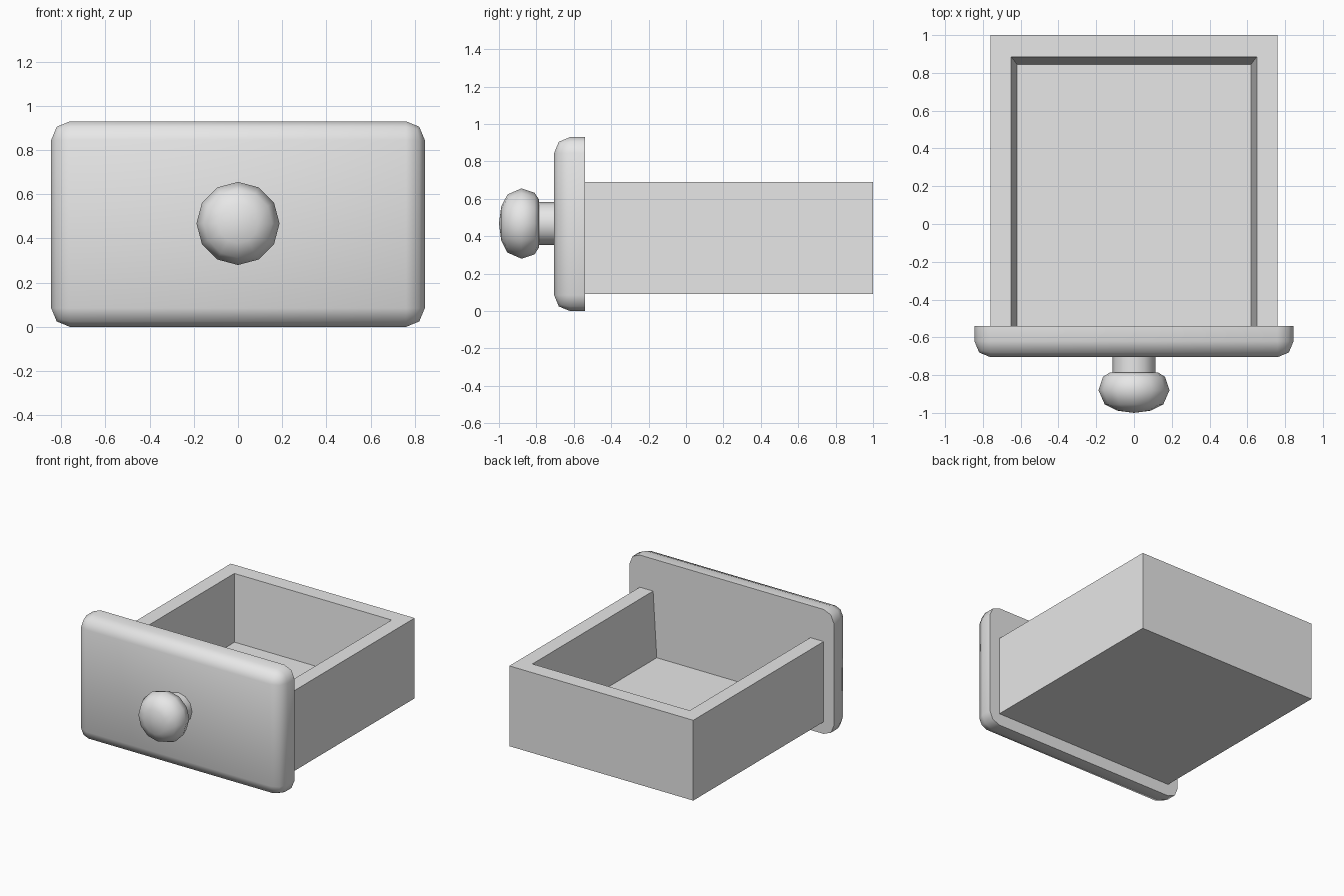
import bpy, bmesh
from math import radians
from mathutils import Matrix

cube = bpy.data.objects.get("Cube")
if cube:
    bpy.data.objects.remove(cube, do_unlink=True)

grey = bpy.data.materials.new("plain_grey")
grey.use_nodes = True
colour = (0.8, 0.8, 0.8, 1)
grey.diffuse_color = colour
grey.node_tree.nodes["Principled BSDF"].inputs["Base Color"].default_value = colour


def finish(name, bm, smooth_angle=None):
    bmesh.ops.recalc_face_normals(bm, faces=bm.faces[:])
    mesh = bpy.data.meshes.new(name)
    bm.to_mesh(mesh)
    bm.free()
    mesh.materials.append(grey)
    obj = bpy.data.objects.new(name, mesh)
    bpy.context.collection.objects.link(obj)
    if smooth_angle:
        bpy.ops.object.select_all(action='DESELECT')
        obj.select_set(True)
        bpy.context.view_layer.objects.active = obj
        bpy.ops.object.shade_smooth_by_angle(angle=radians(smooth_angle))
    return obj


PANEL_BACK, PANEL_FRONT = -0.54, -0.705

# Front panel: slab with every edge rounded except those around its back
bm = bmesh.new()
depth = PANEL_BACK - PANEL_FRONT
bmesh.ops.create_cube(bm, size=1, matrix=Matrix.Translation(
    (0, (PANEL_BACK + PANEL_FRONT) / 2, 0.465)) @ Matrix.Diagonal((1.69, depth, 0.93, 1)))
rounded = [e for e in bm.edges if any(v.co.y < PANEL_FRONT + 0.01 for v in e.verts)]
bmesh.ops.bevel(bm, geom=rounded, offset=0.085, offset_type='OFFSET',
                segments=2, profile=0.5, affect='EDGES')
finish("front_panel", bm, 50)

# Drawer box: U-shaped rings from outer bottom, over the rim, to the inner floor
bm = bmesh.new()
rings = []
for half, back, z in [(0.76, 1, 0.09), (0.76, 1, 0.69), (0.65, 0.885, 0.69), (0.62, 0.845, 0.2)]:
    path = [(-half, PANEL_BACK), (-half, back), (half, back), (half, PANEL_BACK)]
    rings.append([bm.verts.new((x, y, z)) for x, y in path])
for lower, upper in zip(rings, rings[1:]):
    for i in range(3):
        bm.faces.new((lower[i], lower[i + 1], upper[i + 1], upper[i]))
bm.faces.new(rings[0])
bm.faces.new(rings[-1])
bm.faces.new([r[0] for r in rings] + [r[3] for r in reversed(rings)])
finish("drawer_box", bm)


# Knob parts: twelve-sided turnings about the front-to-back axis
def turned(name, profile, smooth_angle):
    bm = bmesh.new()
    verts = [bm.verts.new((r, y, 0)) for r, y in profile]
    edges = [bm.edges.new(pair) for pair in zip(verts, verts[1:])]
    bmesh.ops.spin(bm, geom=verts + edges, cent=(0, 0, 0), axis=(0, 1, 0),
                   angle=radians(360), steps=12)
    bmesh.ops.remove_doubles(bm, verts=bm.verts[:], dist=0.0005)
    obj = finish(name, bm, smooth_angle)
    obj.location.z = 0.468
    return obj


turned("knob_neck", [(0, -0.69), (0.114, -0.69), (0.114, -0.8), (0, -0.8)], 50)
turned("knob_head", [(0, -0.787), (0.13, -0.787), (0.165, -0.81), (0.188, -0.88),
                     (0.155, -0.955), (0.09, -0.988), (0, -1)], 60)
